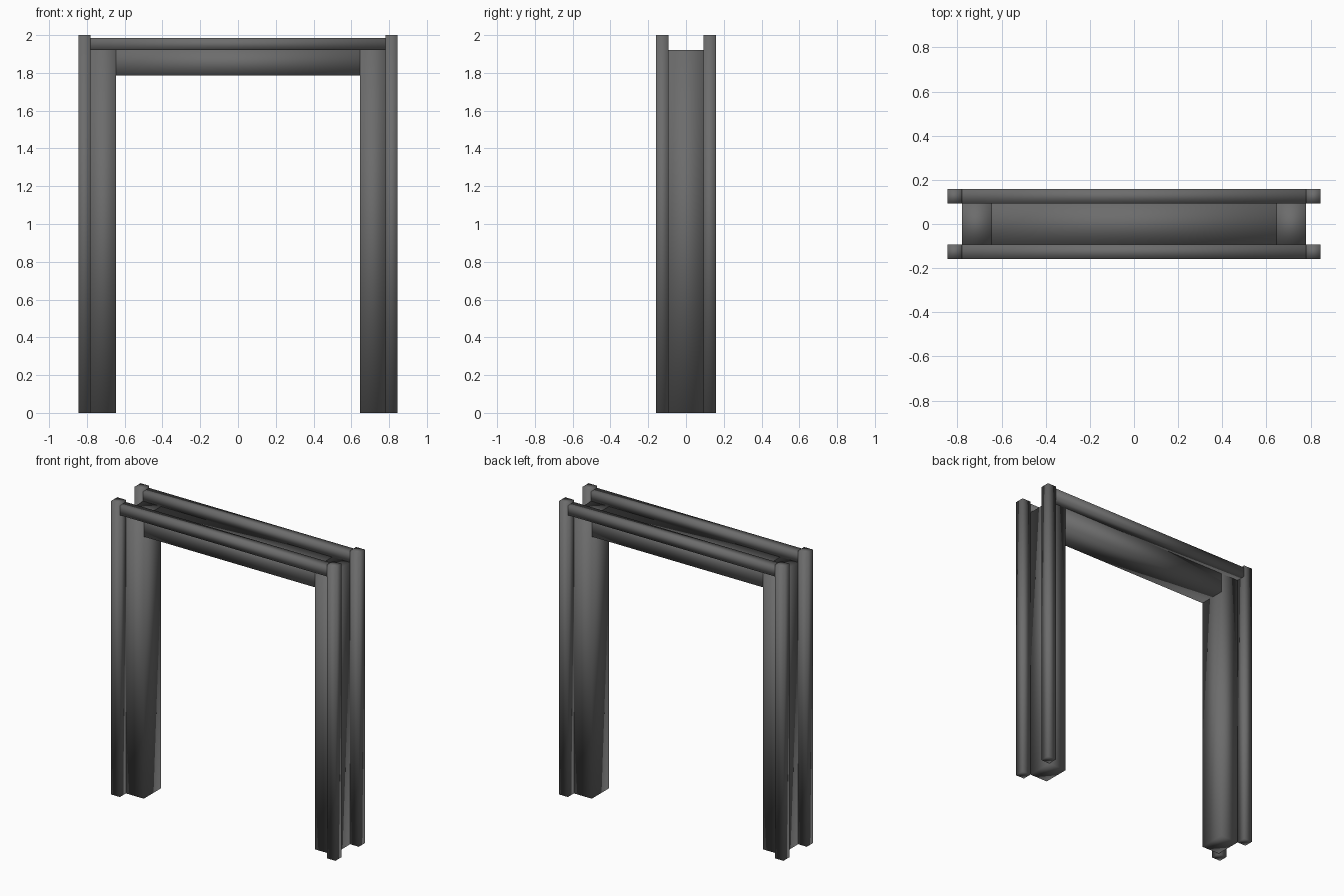
import bpy
import bmesh

cube = bpy.data.objects.get("Cube")
if cube:
    bpy.data.objects.remove(cube, do_unlink=True)

steel = bpy.data.materials.new("dark_grey")
steel.use_nodes = True
colour = (0.15, 0.15, 0.15, 1)
steel.diffuse_color = colour
steel.node_tree.nodes["Principled BSDF"].inputs["Base Color"].default_value = colour


def bar(name, xs, ys, zs):
    """Smooth-shaded box between the given limits."""
    bm = bmesh.new()
    bmesh.ops.create_cube(bm, size=1)
    for v in bm.verts:
        v.co = [lim[0] if c < 0 else lim[1] for c, lim in zip(v.co, (xs, ys, zs))]
    for f in bm.faces:
        f.smooth = True
    mesh = bpy.data.meshes.new(name)
    bm.to_mesh(mesh)
    bm.free()
    mesh.materials.append(steel)
    obj = bpy.data.objects.new(name, mesh)
    bpy.context.collection.objects.link(obj)


def side(sign, a, b):
    return sorted((sign * a, sign * b))


# Frame limits, from the opening outwards
opening, jamb, outer = 0.645, 0.78, 0.845
core, face = 0.093, 0.158
soffit, head, rail_top, top = 1.785, 1.92, 1.985, 2.0

# Wide inner frame: two jambs and a lintel
for sx, label in ((1, "left"), (-1, "right")):
    bar(label + "_jamb", side(sx, opening, jamb), (-core, core), (0, head))
bar("lintel", (-opening, opening), (-core, core), (soffit, head))

# Slim trim on both faces: corner posts and top rails
for sy, depth in ((-1, "front"), (1, "back")):
    ys = side(sy, core, face)
    bar(depth + "_top_rail", (-jamb, jamb), ys, (head, rail_top))
    for sx, label in ((1, "left"), (-1, "right")):
        bar(depth + "_" + label + "_post", side(sx, jamb, outer), ys, (0, top))
